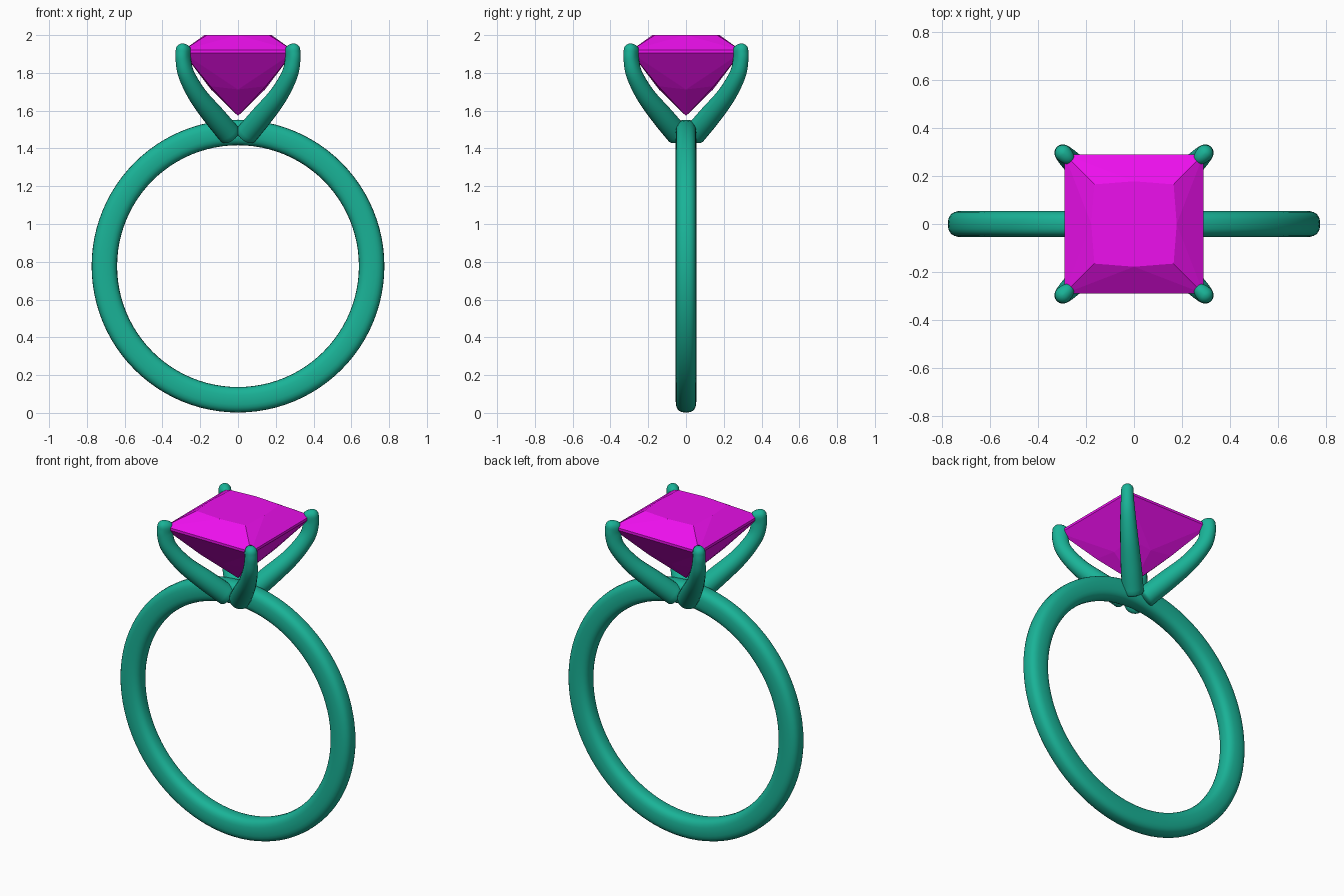
import bpy, bmesh
from math import sin, cos, pi, sqrt, copysign
from mathutils import Vector

if "Cube" in bpy.data.objects:
    bpy.data.objects.remove(bpy.data.objects["Cube"])


def material(name, rgb):
    m = bpy.data.materials.new(name)
    m.diffuse_color = (*rgb, 1)
    m.use_nodes = True
    m.node_tree.nodes["Principled BSDF"].inputs["Base Color"].default_value = m.diffuse_color
    return m


metal = material("teal_metal", (0.01, 0.45, 0.31))
stone = material("magenta_stone", (0.85, 0.005, 0.85))


def finish(bm, name, mat, smooth):
    bmesh.ops.recalc_face_normals(bm, faces=bm.faces)
    for f in bm.faces:
        f.smooth = smooth
    me = bpy.data.meshes.new(name)
    bm.to_mesh(me)
    bm.free()
    me.materials.append(mat)
    ob = bpy.data.objects.new(name, me)
    bpy.context.collection.objects.link(ob)


def loft(rings, name, closed=False):
    """Bridge a list of equal point loops; cap the ends unless closed."""
    bm = bmesh.new()
    vs = [[bm.verts.new(p) for p in r] for r in rings]
    n = len(rings[0])
    pairs = list(zip(vs, vs[1:])) + ([(vs[-1], vs[0])] if closed else [])
    for a, b in pairs:
        for i in range(n):
            j = (i + 1) % n
            bm.faces.new((a[i], a[j], b[j], b[i]))
    if not closed:
        bm.faces.new(vs[0])
        bm.faces.new(vs[-1])
    finish(bm, name, metal, True)


# Band: soft-cornered section revolved about the y axis
def soft(v):
    return copysign(abs(v) ** (2 / 2.7), v)


section = [(0.7075 + 0.0675 * soft(cos(t)), 0.055 * soft(sin(t)))
           for t in (2 * pi * i / 24 for i in range(24))]
loft([[(r * sin(a), y, 0.777 + r * cos(a)) for r, y in section]
      for a in (2 * pi * i / 96 for i in range(96))], "band", closed=True)

# Prong path: x (= y) offset, height, radius, inward stretch of the section
path = [Vector(p) for p in [
    (0.045, 1.475, 0.060, 1.0), (0.125, 1.57, 0.058, 1.0),
    (0.213, 1.68, 0.050, 1.0), (0.275, 1.79, 0.042, 1.15),
    (0.295, 1.87, 0.036, 1.5), (0.295, 1.92, 0.035, 1.6)]]


def smooth_path(pts, steps=6):
    ext = [2 * pts[0] - pts[1]] + pts + [2 * pts[-1] - pts[-2]]
    out = []
    for a, b, c, d in zip(ext, ext[1:], ext[2:], ext[3:]):
        for k in range(steps):
            t = k / steps
            out.append(0.5 * (2 * b + (c - a) * t + (2 * a - 5 * b + 4 * c - d) * t * t
                              + (3 * b - a - 3 * c + d) * t ** 3))
    return out + [pts[-1]]


def prong(sx, sy, name):
    pts = smooth_path(path)
    out = Vector((sx, sy, 0)).normalized()
    up = Vector((0, 0, 1))
    side = out.cross(up)
    pos = [out * p[0] * sqrt(2) + up * p[1] for p in pts]
    rings = []

    def ring(c, tan, r, k):
        nrm = side.cross(tan).normalized()
        if nrm.dot(out) < 0:
            nrm = -nrm
        rings.append([c + side * r * sin(t) + nrm * r * cos(t) * (k if cos(t) < 0 else 1)
                      for t in (2 * pi * i / 20 for i in range(20))])

    last = len(pts) - 1
    tans = [(pos[min(i + 1, last)] - pos[max(i - 1, 0)]).normalized() for i in range(last + 1)]
    r0 = pts[0][2]
    for a in (1.2, 0.8, 0.4):
        ring(pos[0] - tans[0] * 0.02 * sin(a), tans[0], r0 * cos(a), 1)
    for p, c, t in zip(pts, pos, tans):
        ring(c, t, p[2], p[3])
    for a in (0.3, 0.6, 0.9, 1.2, 1.5):
        ring(pos[-1] + tans[-1] * 0.036 * sin(a), tans[-1], 0.035 * cos(a), 1.6)
    loft(rings, name)


for sx, sx_name in ((-1, "left"), (1, "right")):
    for sy, sy_name in ((-1, "front"), (1, "back")):
        prong(sx, sy, f"{sy_name}_{sx_name}_prong")

# Gem: square cut as the hull of table, girdle, pavilion and culet points
bm = bmesh.new()
bm.verts.new((0, 0, 1.572))
corners = [(0.165, 2.0), (0.29, 1.92), (0.29, 1.905), (0.147, 1.73)]
middles = [(0.178, 2.0), (0.143, 1.712)]
for sx, sy in ((1, 1), (-1, 1), (-1, -1), (1, -1)):
    for r, z in corners:
        bm.verts.new((sx * r, sy * r, z))
for dx, dy in ((1, 0), (0, 1), (-1, 0), (0, -1)):
    for r, z in middles:
        bm.verts.new((dx * r, dy * r, z))
bmesh.ops.convex_hull(bm, input=bm.verts)
bmesh.ops.dissolve_limit(bm, angle_limit=0.01, verts=bm.verts, edges=bm.edges)
finish(bm, "gem", stone, False)
